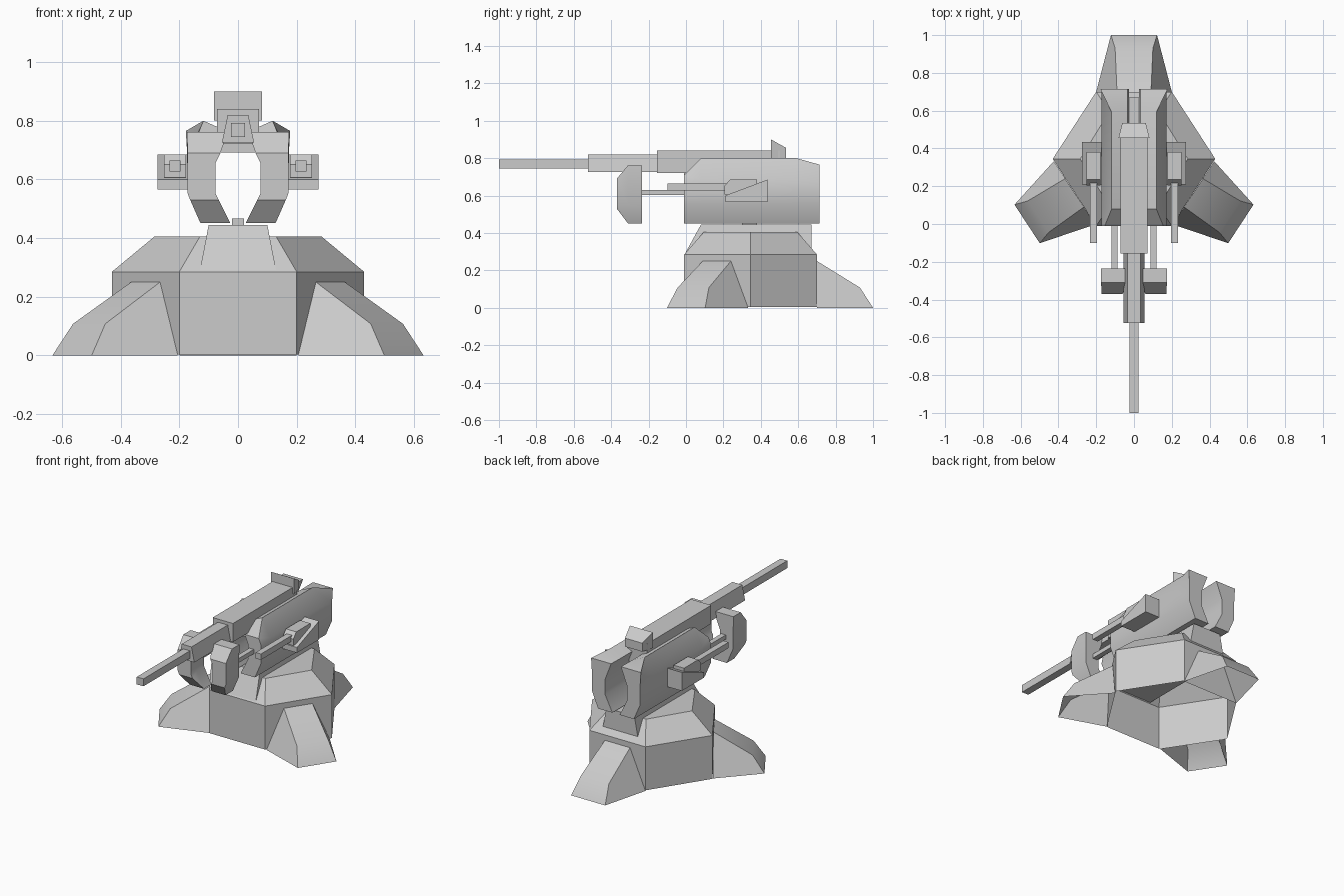
import bpy, bmesh, math
from mathutils import Matrix, Vector

cube = bpy.data.objects.get("Cube")
if cube:
    bpy.data.objects.remove(cube, do_unlink=True)

grey = bpy.data.materials.new("plain grey")
grey.use_nodes = True
COLOUR = (0.6, 0.6, 0.6, 1)
grey.diffuse_color = COLOUR
grey.node_tree.nodes["Principled BSDF"].inputs["Base Color"].default_value = COLOUR


def loft(name, rings, start_cap=True, end_cap=True, matrix=None, mirror=False):
    """Skin a list of equal-length point rings, optionally mirrored across x."""
    bm = bmesh.new()
    vs = [[bm.verts.new(p) for p in ring] for ring in rings]
    n = len(rings[0])
    for a, b in zip(vs, vs[1:]):
        for i in range(n):
            j = (i + 1) % n
            bm.faces.new((a[i], a[j], b[j], b[i]))
    if start_cap:
        bm.faces.new(vs[0])
    if end_cap:
        bm.faces.new(vs[-1])
    if matrix:
        bm.transform(matrix)
    bmesh.ops.recalc_face_normals(bm, faces=bm.faces)
    mesh = bpy.data.meshes.new(name)
    bm.to_mesh(mesh)
    bm.free()
    mesh.materials.append(grey)
    ob = bpy.data.objects.new(name, mesh)
    bpy.context.collection.objects.link(ob)
    if mirror:
        ob.modifiers.new("mirror", 'MIRROR').use_bisect_axis[0] = False
    bpy.ops.object.select_all(action='DESELECT')
    ob.select_set(True)
    bpy.context.view_layer.objects.active = ob
    bpy.ops.object.shade_smooth_by_angle(angle=math.radians(30))
    return ob


def section(pts, y):
    return [(x, y, z) for x, z in pts]


def along_x(name, pts, x0, x1, **kw):
    """Extrude a (y, z) side profile from x0 to x1."""
    return loft(name, [[(x, y, z) for y, z in pts] for x in (x0, x1)], **kw)


def bar(name, x0, x1, y0, y1, z0, z1, **kw):
    return along_x(name, [(y0, z0), (y1, z0), (y1, z1), (y0, z1)], x0, x1, **kw)


# Six-sided base, open underneath
def hexagon(sx, sy, mx, z, cy=0.345):
    return [(sx, cy - sy, z), (mx, cy, z), (sx, cy + sy, z),
            (-sx, cy + sy, z), (-mx, cy, z), (-sx, cy - sy, z)]


loft("base", [hexagon(0.2, 0.355, 0.43, 0.004), hexagon(0.2, 0.355, 0.43, 0.285),
              hexagon(0.13, 0.25, 0.285, 0.405)], start_cap=False)

# Three buttress legs, one design placed on alternate walls
foot = [(-0.2, 0, 0), (-0.122, 0.3, 0), (0.122, 0.3, 0), (0.2, 0, 0)]
crest = [(-0.09, 0, 0.25), (-0.1, 0.23, 0.108), (0.1, 0.23, 0.108), (0.09, 0, 0.25)]
for name, x, y, direction in (("rear_leg", 0, 0.7, (0, 1)),
                              ("left_leg", 0.315, 0.165, (0.836, -0.549)),
                              ("right_leg", -0.315, 0.165, (-0.836, -0.549))):
    turn = math.atan2(direction[1], direction[0]) - math.pi / 2
    loft(name, [foot, crest], start_cap=False,
         matrix=Matrix.Translation((x, y, 0)) @ Matrix.Rotation(turn, 4, 'Z'))

# Pedestal and pivot
loft("pedestal", [[(-a, y0, z), (a, y0, z), (a, 0.67, z), (-a, 0.67, z)]
                  for a, y0, z in ((0.13, -0.005, 0.29), (0.1, 0.08, 0.445))])
bar("pivot", -0.02, 0.02, 0.3, 0.38, 0.44, 0.466)

# Curved body shells with bevelled crests
lower = [(0.172, 0.553), (0.128, 0.451), (0.026, 0.451), (0.077, 0.553), (0.077, 0.656)]
middle = [(0.035, 0.763), (0.118, 0.8), (0.172, 0.685)] + lower
front = [(0.055, 0.71), (0.155, 0.71), (0.172, 0.67)] + lower
back = [(0.035, 0.765), (0.178, 0.765), (0.172, 0.67)] + lower
loft("body_shells", [section(front, -0.01), section(middle, 0.08),
                     section(middle, 0.59), section(back, 0.715)], mirror=True)

# Forward guards held on rods
guard = [(0.035, 0.762), (0.174, 0.762)] + lower
guard_nose = [(0.06, 0.69), (0.172, 0.69), (0.172, 0.553), (0.163, 0.53),
              (0.066, 0.53), (0.077, 0.553), (0.077, 0.656)]
loft("front_guards", [section(guard_nose, -0.37), section(guard, -0.31),
                      section(guard, -0.235)], mirror=True)
bar("guard_rods", 0.088, 0.12, -0.24, 0.02, 0.602, 0.63, mirror=True)

# Main gun: housing, sleeve, barrel and sight
bar("gun_housing", -0.072, 0.072, -0.155, 0.5, 0.72, 0.84)
bar("housing_underplate", -0.058, 0.058, -0.01, 0.5, 0.692, 0.725)
sleeve = [(-0.035, 0.82), (0.035, 0.82), (0.055, 0.725), (-0.055, 0.725)]
loft("barrel_sleeve", [section(sleeve, -0.525), section(sleeve, -0.15)])
bar("barrel", -0.024, 0.024, -1, -0.52, 0.744, 0.792)
sight_front = [(-0.082, 0.8), (0.082, 0.8), (0.082, 0.9), (-0.082, 0.9)]
sight_back = [(-0.062, 0.8), (0.062, 0.8), (0.062, 0.855), (-0.062, 0.855)]
loft("sight", [section(sight_front, 0.455), section(sight_back, 0.535)])

# Side guns
along_x("side_gun_mounts", [(0.21, 0.565), (0.435, 0.565), (0.435, 0.685), (0.21, 0.6)],
        0.165, 0.275, mirror=True)
along_x("side_gun_receivers", [(0.205, 0.607), (0.38, 0.607), (0.38, 0.685), (0.235, 0.685),
                               (0.205, 0.65)], 0.178, 0.252, mirror=True)
bar("side_gun_barrels", 0.196, 0.234, -0.1, 0.25, 0.627, 0.665, mirror=True)
